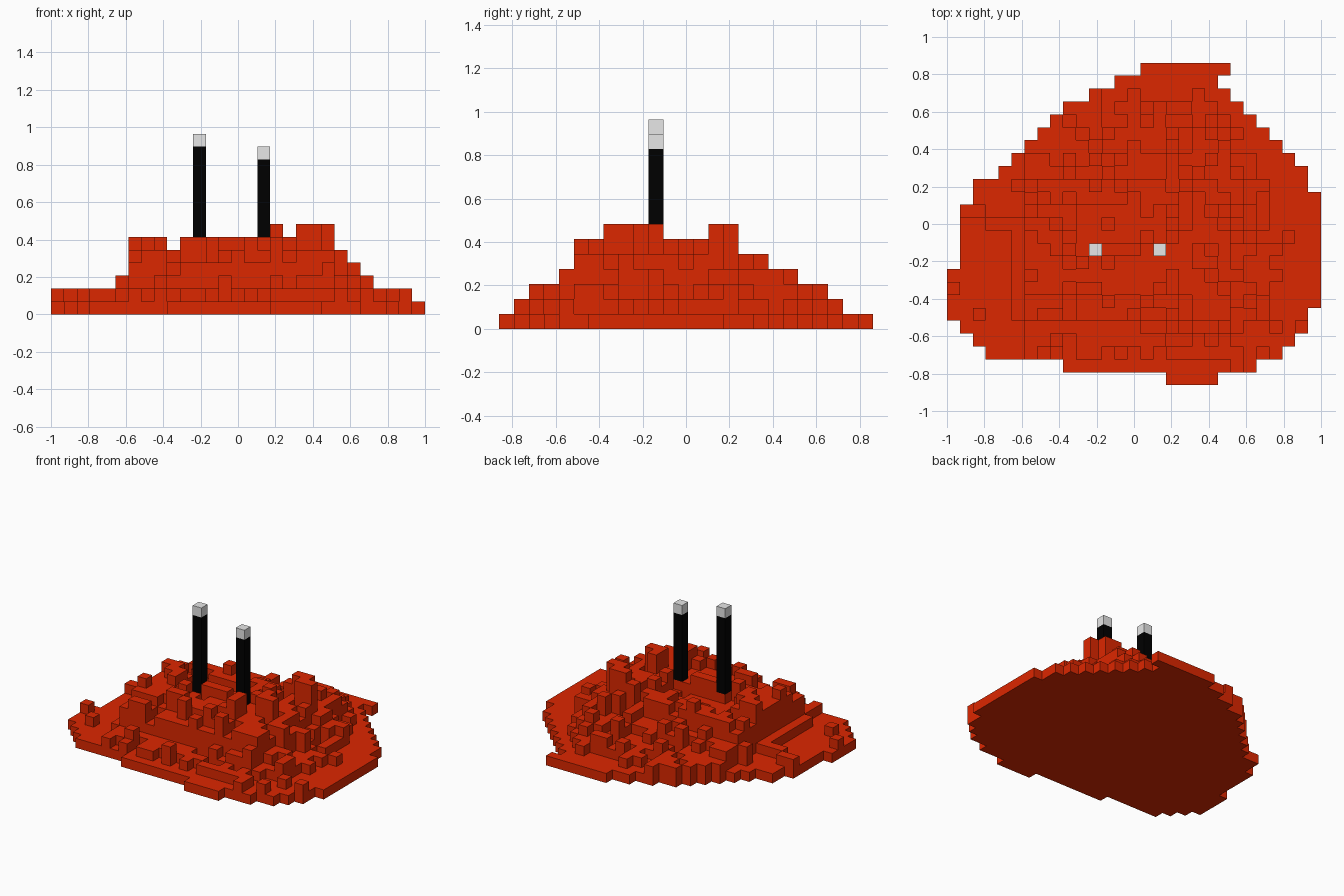
import bpy
import bmesh
import random

if "Cube" in bpy.data.objects:
    bpy.data.objects.remove(bpy.data.objects["Cube"], do_unlink=True)

random.seed(4)
NX, NY = 29, 25
CELL = 2 / NX

# Extent of the base in each row, front to back: first and last column
LEFT = [17, 9, 3, 2, 1, 0, 0, 0, 0, 1, 1, 1, 1, 1, 2, 2, 4, 5, 6, 7, 8, 9, 11, 13, 15]
RIGHT = [21, 24, 26, 27, 28, 28] + [29] * 9 + [28, 28, 27, 26, 25, 24, 23, 22, 21, 22]
# Tallest block of each column and of each row
COLUMN_TOP = [int(c) for c in "22222366656666666767775432221"]
ROW_TOP = [int(c) for c in "1233466777766677554433211"]
CHIMNEYS = {"right": (11, 10, 14), "left": (16, 10, 13)}
SUMMIT = [(17, 7), (17, 8), (19, 9), (20, 9), (19, 10), (19, 15), (20, 15), (20, 14), (21, 14)]
CREST = [(6, 12), (7, 12), (7, 11), (8, 11), (10, 7), (11, 7), (12, 6), (15, 6), (16, 7)]


def make_material(name, color):
    mat = bpy.data.materials.new(name)
    mat.use_nodes = True
    mat.diffuse_color = (*color, 1)
    mat.node_tree.nodes["Principled BSDF"].inputs["Base Color"].default_value = (*color, 1)
    return mat


red = make_material("brick_red", (0.72, 0.02, 0.0))
black = make_material("soot_black", (0.0, 0.0, 0.0))
grey = make_material("pale_grey", (0.8, 0.8, 0.8))


def point(i, j, k):
    """Grid corner to world position."""
    return ((i - NX / 2) * CELL, (j - NY / 2) * CELL, k * CELL)


def make_blocks(name, heights, material, bottom=0):
    """Stacked blocks as one closed shell, with only the outer faces."""
    bm = bmesh.new()
    corners = [(0, 0), (1, 0), (1, 1), (0, 1)]
    outward = [(0, -1), (1, 0), (0, 1), (-1, 0)]

    def face(points):
        bm.faces.new([bm.verts.new(point(*p)) for p in points])

    for (i, j), top in heights.items():
        ring = [(i + a, j + b) for a, b in corners]
        face([(*p, top) for p in ring])
        face([(*p, bottom) for p in reversed(ring)])
        for side, (dx, dy) in enumerate(outward):
            a, b = ring[side], ring[(side + 1) % 4]
            for k in range(heights.get((i + dx, j + dy), bottom), top):
                face([(*a, k), (*b, k), (*b, k + 1), (*a, k + 1)])
    bmesh.ops.remove_doubles(bm, verts=bm.verts, dist=CELL / 100)
    mesh = bpy.data.meshes.new(name)
    bm.to_mesh(mesh)
    bm.free()
    mesh.materials.append(material)
    obj = bpy.data.objects.new(name, mesh)
    bpy.context.collection.objects.link(obj)
    return obj


# Rugged mound: a stepped hill with loose blocks and dents
mound = {}
for j in range(NY):
    for i in range(LEFT[j], RIGHT[j]):
        limit = min(COLUMN_TOP[i], ROW_TOP[j])
        hill = COLUMN_TOP[i] * ROW_TOP[j] / 7 * 0.82 - 0.4
        bump = random.choice([0, 0, 0, 0, 0, 1, -1])
        mound[i, j] = max(1, min(limit, round(hill) + bump))


def raise_peak(cells, target):
    """Lift the highest suitable cell so the line reaches its full height."""
    cells = [c for c in cells if min(COLUMN_TOP[c[0]], ROW_TOP[c[1]]) >= target]
    if cells and max(mound[c] for c in cells) < target:
        random.shuffle(cells)
        mound[max(cells, key=mound.get)] = target


# Summit and crest blocks
mound.update({cell: 7 for cell in SUMMIT})
mound.update({cell: 6 for cell in CREST})
for i, top in enumerate(COLUMN_TOP):
    raise_peak([c for c in mound if c[0] == i], top)
for j, top in enumerate(ROW_TOP):
    raise_peak([c for c in mound if c[1] == j], top)
for i, j, top in CHIMNEYS.values():
    mound[i, j] = 5
make_blocks("mound", mound, red)

# Two chimneys with pale tips
for side, (i, j, top) in CHIMNEYS.items():
    make_blocks(side + "_chimney_shaft", {(i, j): top - 1}, black, bottom=5)
    make_blocks(side + "_chimney_tip", {(i, j): top}, grey, bottom=top - 1)
